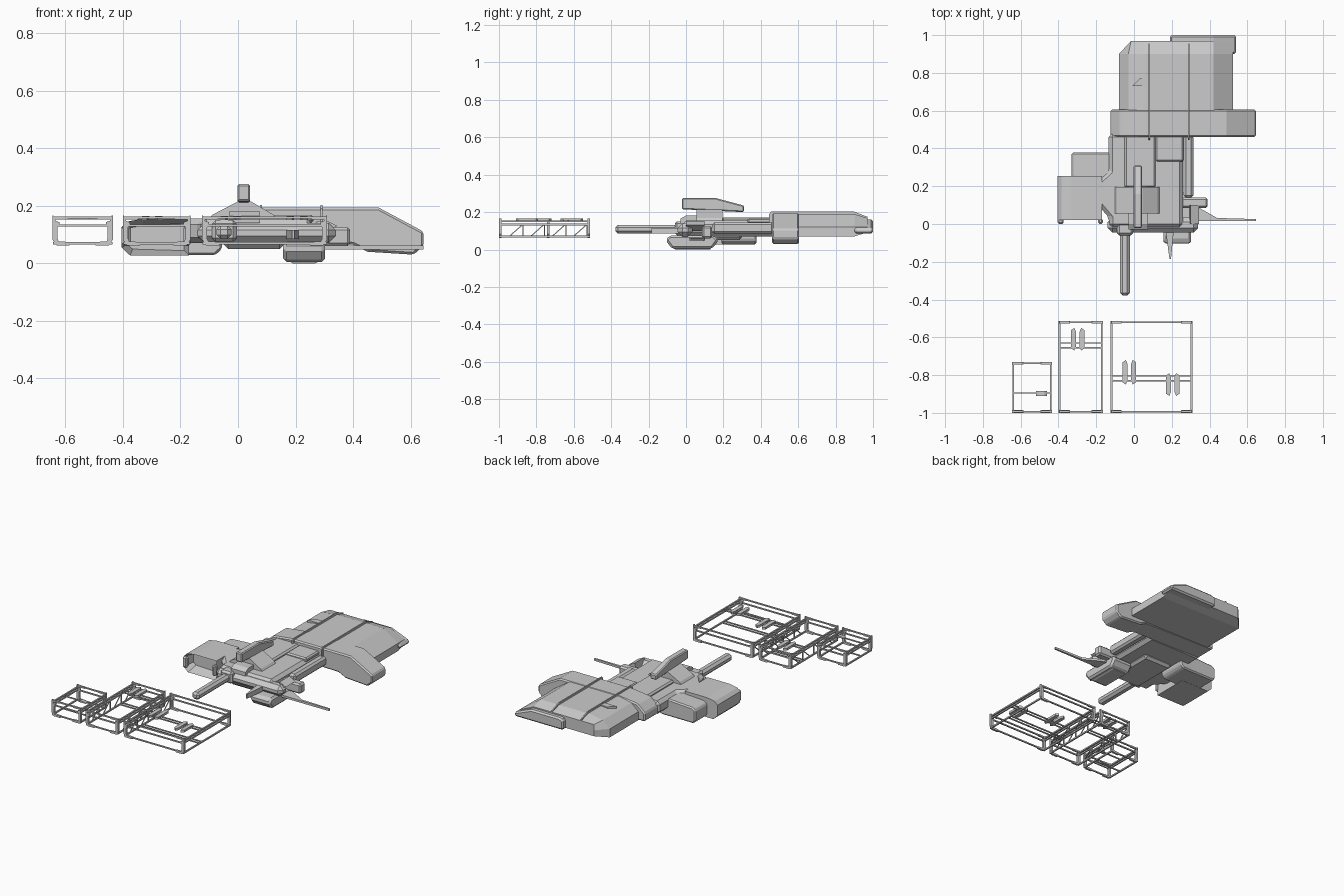
import bpy, bmesh
from mathutils import Vector

if "Cube" in bpy.data.objects:
    bpy.data.objects.remove(bpy.data.objects["Cube"])


def finish(name, bm, bevel=0):
    bmesh.ops.recalc_face_normals(bm, faces=bm.faces[:])
    me = bpy.data.meshes.new(name)
    bm.to_mesh(me)
    bm.free()
    ob = bpy.data.objects.new(name, me)
    bpy.context.collection.objects.link(ob)
    if bevel:
        m = ob.modifiers.new("chamfer", 'BEVEL')
        m.width, m.segments, m.limit_method = bevel, 1, 'ANGLE'
    return ob


def prism(name, pts, axis, a, b, bevel=0, inset=None):
    """Extrude a 2D profile along an axis: x uses (y,z), y uses (x,z), z uses (x,y)."""
    put = {'x': lambda p, t: (t, p[0], p[1]),
           'y': lambda p, t: (p[0], t, p[1]),
           'z': lambda p, t: (p[0], p[1], t)}[axis]
    bm = bmesh.new()
    va = [bm.verts.new(put(p, a)) for p in pts]
    vb = [bm.verts.new(put(p, b)) for p in pts]
    front = bm.faces.new(va)
    bm.faces.new(vb[::-1])
    n = len(pts)
    for i in range(n):
        bm.faces.new((va[i], vb[i], vb[(i + 1) % n], va[(i + 1) % n]))
    if inset:
        bmesh.ops.recalc_face_normals(bm, faces=bm.faces[:])
        bmesh.ops.inset_region(bm, faces=[front], thickness=inset[0])
        for v in front.verts:
            v.co.y += inset[1]
    return finish(name, bm, bevel)


def box(name, x0, x1, y0, y1, z0, z1, bevel=0):
    return prism(name, [(x0, y0), (x1, y0), (x1, y1), (x0, y1)], 'z', z0, z1, bevel)


def bar(name, p, q, t=.006):
    """Square rod between two points."""
    p, q = Vector(p), Vector(q)
    bm = bmesh.new()
    bmesh.ops.create_cube(bm, size=1)
    bmesh.ops.scale(bm, vec=(t, t, (q - p).length), verts=bm.verts)
    bmesh.ops.rotate(bm, matrix=(q - p).to_track_quat('Z', 'Y').to_matrix(), verts=bm.verts)
    bmesh.ops.translate(bm, vec=(p + q) / 2, verts=bm.verts)
    return finish(name, bm)


# Rear hull: faceted cross-section, then a tapered tail section
section = [(-.08, .075), (-.08, .13), (-.03, .175), (.06, .19), (.42, .19),
           (.525, .12), (.525, .07), (.4, .07)]
prism("rear_hull", section, 'y', .56, .90)
tail = prism("rear_hull_tail", section, 'y', .90, .97)
for v in tail.data.vertices:
    if v.co.y > .95:
        v.co.x = max(v.co.x, -.015)
        v.co.z = .168 if v.co.z > .15 else max(v.co.z, .092)
prism("tail_flap", [(.19, .085), (.19, .15), (.22, .16), (.42, .16), (.54, .112), (.54, .085)],
      'y', .90, 1.0, .01)

# Wide collar in front of the rear hull
prism("collar", [(-.125, .075), (-.125, .13), (-.07, .178), (.06, .193), (.49, .193), (.645, .11),
                 (.645, .06), (.61, .03), (.45, .04), (.40, .065)], 'y', .46, .605, .008)
for i, x in enumerate((.08, .29)):
    prism(f"roof_ridge_{i}", [(.445, .12), (.97, .12), (.97, .175), (.90, .202), (.455, .202),
                              (.445, .19)], 'x', x - .004, x + .004)
prism("roof_intake", [(-.01, .73), (.075, .73), (.075, .77), (.03, .77)], 'z', .17, .195)

# Mid fuselage and deck panels
prism("fuselage", [(-.135, .48), (-.135, .28), (-.19, .23), (-.19, .10), (-.13, .03), (-.13, -.02),
                   (.26, -.02), (.26, .48)], 'z', .07, .155, .02)
box("spine_deck", -.05, .115, .19, .48, .14, .172, .01)
box("deck_panel", .115, .262, .33, .48, .14, .168, .008)
box("side_duct", .262, .314, .14, .47, .085, .145, .012)
box("front_crossbar", -.14, .34, -.045, .035, .07, .14, .025)
box("belly_keel", -.05, .16, -.02, .3, .05, .09, .015)

# Cockpit mast and its sloped base
prism("mast_base", [(-.10, .155), (-.09, .168), (0, .215), (.045, .215), (.125, .168), (.135, .155)],
      'y', .055, .195)
prism("mast_foot", [(-.03, .14), (.2, .14), (.2, .165), (.16, .182), (0, .182), (-.03, .165)],
      'x', -.03, .075)
prism("cockpit", [(-.022, .215), (.31, .2), (.31, .235), (.16, .275), (-.022, .275)],
      'x', -.002, .042, .006)

# Left side pod with recessed front, and the box behind and below it
prism("left_pod", [(-.405, .055), (-.375, .027), (-.17, .027), (-.17, .155), (-.33, .155),
                   (-.385, .145), (-.405, .125)], 'y', .02, .255, 0, (.024, .07))
for x0, x1 in ((-.404, -.372), (-.19, -.165)):
    box("pod_lip", x0, x1, .0, .03, .06, .13, .008)
prism("left_rear_box", [(-.33, .045), (-.315, .028), (-.08, .028), (-.055, .05), (-.055, .1),
                        (-.13, .14), (-.31, .13), (-.33, .115)], 'y', .19, .378, .008)

# Forward boom and prong
box("forward_boom", -.075, -.022, -.378, .05, .085, .132, .014)
box("boom_mount", -.09, -.005, -.06, .05, .075, .15, .012)
prism("prong", [(.168, -.04), (.188, -.185), (.196, -.185), (.21, -.04)], 'z', .085, .115)

# Belly turret pod and right blade
prism("belly_pod", [(-.11, .05), (-.075, .004), (.14, .004), (.175, .05), (.15, .075), (-.09, .075)],
      'x', .157, .303, .012)
prism("belly_pod_floor", [(.19, 0), (.27, 0), (.29, .012), (.17, .012)], 'y', -.06, .13)
box("blade_mount", .25, .39, .085, .14, .06, .125, .01)
prism("right_blade", [(.28, .1), (.32, .1), (.44, .032), (.645, .026), (.645, .016), (.30, .015)],
      'z', .048, .062)
prism("side_fin", [(.29, .10), (.345, .13), (.30, .152)], 'y', .0, .1)


def cage(x0, x1, y0, y1, cross, clamps, truss):
    """Open cargo frame: end hoops, long rails, trusses, cross rods and clamps."""
    zb, zt = .07, .155
    for y in (y0 + .007, y1 - .007):
        for x, s in ((x0, 1), (x1, -1)):
            # chamfered corner post with feet
            p = [(x, .082), (x + s * .014, .062), (x + s * .06, .062), (x + s * .06, .074),
                 (x + s * .022, .076), (x + s * .018, .085), (x + s * .018, .125),
                 (x + s * .024, .131), (x + s * .024, .143), (x + s * .008, .148),
                 (x + s * .004, .166), (x, .166)]
            prism("corner_post", p, 'y', y - .007, y + .007)
            box("corner_bracket", *sorted((x, x + s * .055)), y - .006, y + .006, .153, .163)
        for z in (zb, .131, zt + .004):
            bar("end_rail", (x0 + .01, y, z), (x1 - .01, y, z), .008)
    for side, x in enumerate((x0 + .006, x1 - .006)):
        for z in (zb, .134, zt - .004):
            bar("long_rail", (x, y0, z), (x, y1, z), .009)
        # truss posts and diagonals
        n = 4
        step = (y1 - y0 - .03) / n
        for i in range(n if side in truss else 0):
            a = y0 + .015 + i * step
            bar("truss_post", (x, a + step, zb), (x, a + step, .136), .006)
            bar("truss_diagonal", (x, a + step * .35, zb), (x, a + step, .136), .005)
    for y in cross:
        for z in (zb, zt):
            bar("cross_rod", (x0 + .006, y, z), (x1 - .006, y, z), .007)
    for cx, a, b in clamps:
        for s in (-1, 1):
            # flat hook: jaw with a narrow middle
            p = [(cx + s * .010, a + .02), (cx + s * .018, a), (cx + s * .036, a + .012),
                 (cx + s * .036, b - .012), (cx + s * .018, b), (cx + s * .010, b - .02)]
            prism("clamp_jaw", p, 'z', .150, .165)


cage(-.125, .31, -1, -.513, (-.805, -.83), ((-.025, -.85, -.72), (.205, -.91, -.79)), (0,))
cage(-.40, -.165, -1, -.513, (-.63, -.655), ((-.298, -.67, -.55),), (0, 1))
cage(-.645, -.435, -1, -.73, (-.895,), (), ())
prism("small_clamp", [(-.52, .152), (-.46, .152), (-.475, .162), (-.505, .162)], 'y', -.91, -.885)
